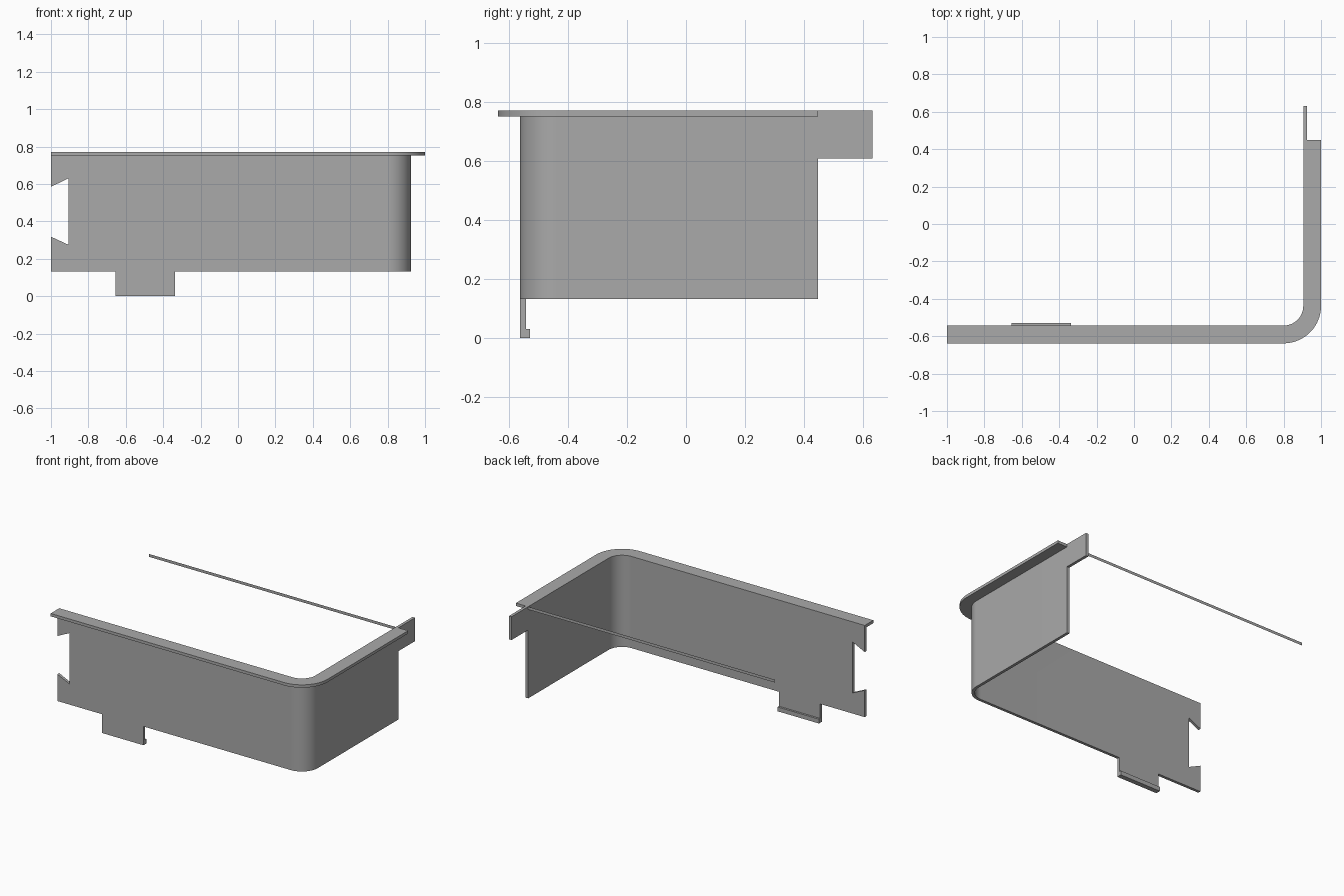
import bpy, bmesh
from math import sin, cos, pi

if "Cube" in bpy.data.objects:
    bpy.data.objects.remove(bpy.data.objects["Cube"], do_unlink=True)

grey = bpy.data.materials.new("plain grey")
grey.use_nodes = True
grey.diffuse_color = (0.4, 0.4, 0.4, 1)
bsdf = next(n for n in grey.node_tree.nodes if n.type == 'BSDF_PRINCIPLED')
bsdf.inputs["Base Color"].default_value = (0.4, 0.4, 0.4, 1)

THICK = 0.02
CX, CY = 0.8, -0.438          # centre of the rounded corner
BACK = 0.448                  # back end of the side wall and rim
R_IN, R_OUT, R_RIM = 0.105, 0.125, 0.2
LOW, UNDER, TOP = 0.131, 0.751, 0.771
TAB_L, TAB_R = -0.656, -0.336
STEPS = 24


def sheet(name, polygons, thickness=THICK):
    """Join polygons into one sheet and thicken it behind its face."""
    bm = bmesh.new()
    for poly in polygons:
        bm.faces.new([bm.verts.new(p) for p in poly])
    bmesh.ops.remove_doubles(bm, verts=bm.verts, dist=0.0001)
    mesh = bpy.data.meshes.new(name)
    bm.to_mesh(mesh)
    bm.free()
    mesh.materials.append(grey)
    obj = bpy.data.objects.new(name, mesh)
    bpy.context.collection.objects.link(obj)
    bpy.ops.object.select_all(action='DESELECT')
    obj.select_set(True)
    bpy.context.view_layer.objects.active = obj
    if thickness:
        mod = obj.modifiers.new("thickness", 'SOLIDIFY')
        mod.thickness = thickness
        mod.offset = -1
        mod.use_even_offset = True
        bpy.ops.object.modifier_apply(modifier=mod.name)
    bpy.ops.object.shade_smooth_by_angle(angle=pi / 6)
    return obj


def arc(radius):
    """Corner points from the front wall round to the side wall."""
    angles = [-pi / 2 + pi / 2 * i / STEPS for i in range(STEPS + 1)]
    return [(CX + radius * cos(a), CY + radius * sin(a)) for a in angles]


# Wall: front panel with dovetail notch and hanging tab, corner, side panel
front_y, side_x = CY - R_OUT, CX + R_OUT
front = [(-1, LOW), (TAB_L, LOW), (TAB_L, 0), (TAB_R, 0), (TAB_R, LOW),
         (CX, LOW), (CX, UNDER), (-1, UNDER), (-1, 0.585), (-0.907, 0.63),
         (-0.907, 0.275), (-1, 0.318)]
side = [(CY, LOW), (BACK, LOW), (BACK, 0.608), (0.632, 0.608),
        (0.632, TOP), (BACK, TOP), (BACK, UNDER), (CY, UNDER)]
bend = arc(R_OUT)
walls = [[(x, front_y, z) for x, z in front]]
walls += [[(*a, LOW), (*b, LOW), (*b, UNDER), (*a, UNDER)]
          for a, b in zip(bend, bend[1:])]
walls.append([(side_x, y, z) for y, z in side])
sheet("wall", walls)

# Rim: flat flange following the wall, flush with its inner face
outer = [(-1, CY - R_RIM)] + arc(R_RIM) + [(CX + R_RIM, BACK)]
inner = [(-1, CY - R_IN)] + arc(R_IN) + [(CX + R_IN, BACK)]
sheet("rim", [[(*outer[i], TOP), (*outer[i + 1], TOP),
               (*inner[i + 1], TOP), (*inner[i], TOP)]
              for i in range(len(outer) - 1)])

# Lip: small ledge behind the foot of the hanging tab
lip_y = front_y + THICK
sheet("tab_lip", [[(TAB_L, lip_y, 0), (TAB_R, lip_y, 0),
                   (TAB_R, lip_y, 0.03), (TAB_L, lip_y, 0.03)]], 0.014)

# Back strip: paper-thin band continuing the rim's back edge
sheet("back_strip", [[(-1, BACK, UNDER), (CX + R_IN, BACK, UNDER),
                      (CX + R_IN, BACK, TOP), (-1, BACK, TOP)]], 0)
